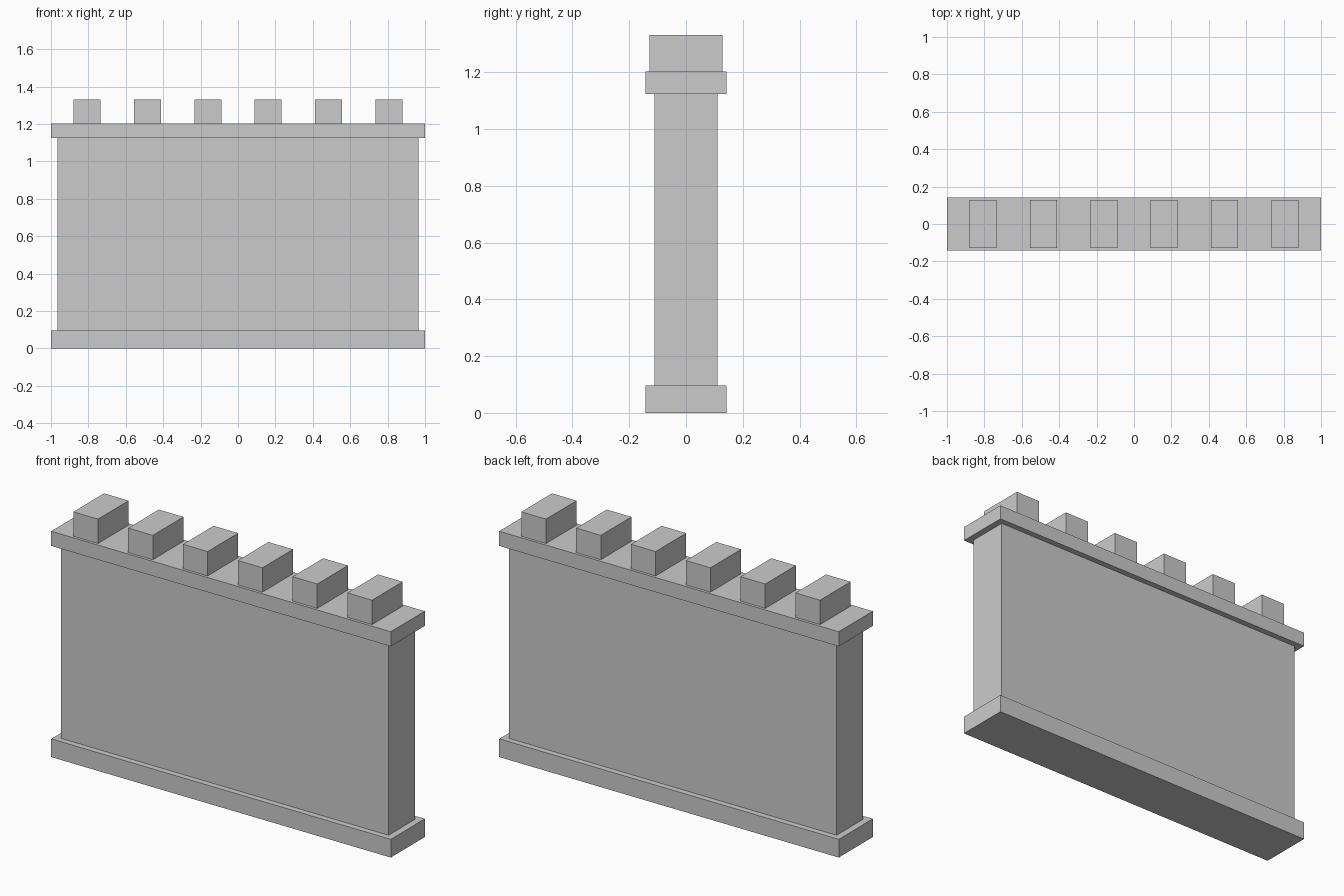
import bpy

if "Cube" in bpy.data.objects:
    bpy.data.objects.remove(bpy.data.objects["Cube"])


def box(name, width, depth, z0, z1, x=0.0):
    """Box centred on y = 0 spanning z0..z1."""
    bpy.ops.mesh.primitive_cube_add(size=1, location=(x, 0, (z0 + z1) / 2))
    ob = bpy.context.object
    ob.name = name
    ob.scale = (width, depth, z1 - z0)
    bpy.ops.object.transform_apply(location=False, rotation=False, scale=True)
    return ob


BASE_TOP, WALL_TOP, CAP_TOP, MERLON_TOP = 0.097, 1.124, 1.202, 1.332

# Plinth, wall panel and coping
box("plinth", 2.0, 0.286, 0.0, BASE_TOP)
box("wall", 1.93, 0.223, BASE_TOP, WALL_TOP)
box("coping", 2.0, 0.286, WALL_TOP, CAP_TOP)

# Evenly spaced row of merlons
COUNT, SPACING = 6, 0.3228
for i in range(COUNT):
    box(f"merlon_{i + 1}", 0.145, 0.257, CAP_TOP, MERLON_TOP,
        x=(i - (COUNT - 1) / 2) * SPACING)
